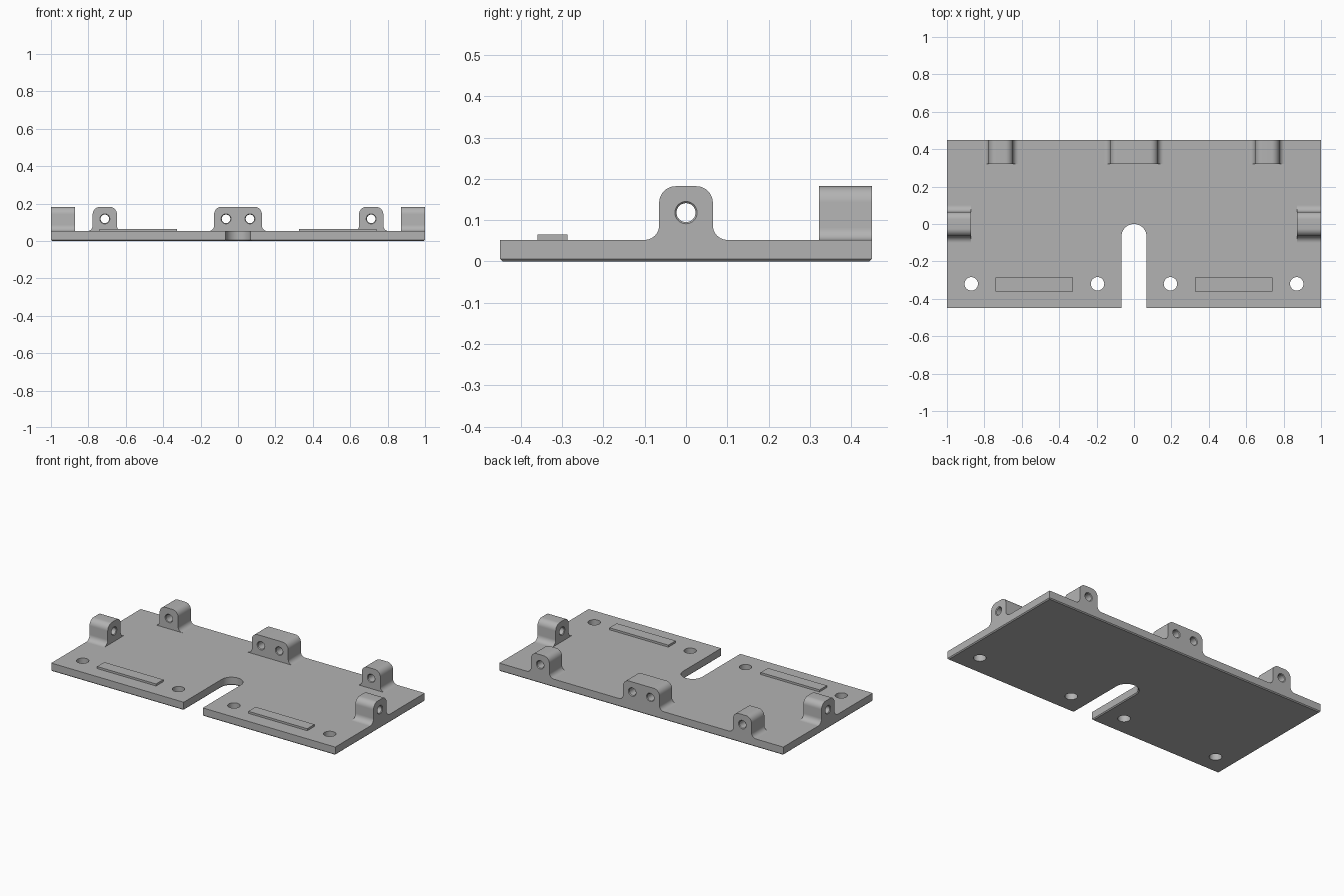
import bpy, bmesh, math
from mathutils import Matrix, Vector

if "Cube" in bpy.data.objects:
    bpy.data.objects.remove(bpy.data.objects["Cube"], do_unlink=True)

grey = bpy.data.materials.new("plain grey")
grey.use_nodes = True
colour = (0.45, 0.45, 0.45, 1)
grey.diffuse_color = colour
grey.node_tree.nodes["Principled BSDF"].inputs["Base Color"].default_value = colour

PLATE_TOP = 0.052
LUG_TOP = 0.182
LUG_DEPTH = 0.128
PIN_Z = 0.118
BACK = 0.45


def arc(cx, cy, r, start, end, steps=10):
    """Points along a circular arc, angles in degrees."""
    angles = [math.radians(start + (end - start) * i / steps) for i in range(steps + 1)]
    return [(cx + r * math.cos(a), cy + r * math.sin(a)) for a in angles]


def prism(name, outline, depth, matrix=Matrix(), chamfer=0):
    """Extrude a flat outline along its local z, optionally chamfering the lower rim."""
    bm = bmesh.new()
    base = bm.faces.new([bm.verts.new((x, y, 0)) for x, y in outline])
    extruded = bmesh.ops.extrude_face_region(bm, geom=[base], use_keep_orig=True)
    top = [v for v in extruded["geom"] if isinstance(v, bmesh.types.BMVert)]
    bmesh.ops.translate(bm, verts=top, vec=(0, 0, depth))
    if chamfer:
        rim = [e for e in bm.edges if all(abs(v.co.z) < 1e-6 for v in e.verts)]
        bmesh.ops.bevel(bm, geom=rim, offset=chamfer, segments=1, affect='EDGES')
    bm.transform(matrix)
    bmesh.ops.recalc_face_normals(bm, faces=bm.faces)
    mesh = bpy.data.meshes.new(name)
    bm.to_mesh(mesh)
    bm.free()
    obj = bpy.data.objects.new(name, mesh)
    bpy.context.collection.objects.link(obj)
    mesh.materials.append(grey)
    return obj


def drill(obj, centre, direction, length, radius, sink=0):
    """Cut a round hole through the object, widened at both mouths by sink."""
    half = length / 2
    rings = [(-half - 0.02, radius + sink), (-half, radius + sink), (-half + sink, radius),
             (half - sink, radius), (half, radius + sink), (half + 0.02, radius + sink)]
    if not sink:
        rings = [rings[0], rings[-1]]
    bm = bmesh.new()
    loops = [[bm.verts.new((x, y, z)) for x, y in arc(0, 0, r, 0, 360, 32)[:-1]]
             for z, r in rings]
    for a, b in zip(loops, loops[1:]):
        for i in range(len(a)):
            j = (i + 1) % len(a)
            bm.faces.new((a[i], a[j], b[j], b[i]))
    bm.faces.new(loops[0])
    bm.faces.new(loops[-1])
    turn = Vector((0, 0, 1)).rotation_difference(Vector(direction)).to_matrix().to_4x4()
    bm.transform(Matrix.Translation(centre) @ turn)
    bmesh.ops.recalc_face_normals(bm, faces=bm.faces)
    mesh = bpy.data.meshes.new("hole_cutter")
    bm.to_mesh(mesh)
    bm.free()
    mesh.materials.append(grey)
    cutter = bpy.data.objects.new("hole_cutter", mesh)
    cutter.hide_render = True
    bpy.context.collection.objects.link(cutter)
    mod = obj.modifiers.new("hole", 'BOOLEAN')
    mod.operation, mod.solver, mod.object = 'DIFFERENCE', 'EXACT', cutter
    bpy.context.view_layer.objects.active = obj
    bpy.ops.object.modifier_apply(modifier=mod.name)
    bpy.data.objects.remove(cutter, do_unlink=True)


def finish(obj):
    bpy.ops.object.select_all(action='DESELECT')
    obj.select_set(True)
    bpy.context.view_layer.objects.active = obj
    bpy.ops.object.shade_smooth_by_angle(angle=math.radians(30))


def lug(name, half, flare, place, pins):
    """Rounded hinge lug flaring into the plate; profile in local x/y, depth in local z."""
    r = 0.04
    right = (arc(half + flare, PLATE_TOP + flare, flare, 270, 180)
             + arc(half - r, LUG_TOP - r, r, 0, 90))
    left = [(-x, y) for x, y in reversed(right)]
    obj = prism(name, right + left, LUG_DEPTH, place)
    axis = place.to_3x3() @ Vector((0, 0, 1))
    for x in pins:
        drill(obj, place @ Vector((x, PIN_Z, LUG_DEPTH / 2)), axis, LUG_DEPTH, 0.023, 0.004)
    finish(obj)


# Base plate with a round-ended slot in the front edge
slot = 0.067
outline = [(-1, -BACK), (-slot, -BACK)] + arc(0, -slot, slot, 180, 0, 24)
outline += [(slot, -BACK), (1, -BACK), (1, BACK), (-1, BACK)]
plate = prism("base_plate", outline, PLATE_TOP, chamfer=0.006)
for x in (-0.87, -0.195, 0.195, 0.87):
    drill(plate, (x, -0.32, PLATE_TOP / 2), (0, 0, 1), PLATE_TOP, 0.036)
finish(plate)

# Raised pads between the screw holes
for side, name in ((-1, "right_pad"), (1, "left_pad")):
    xs = (side * 0.325, side * 0.74)
    pad = [(xs[0], -0.36), (xs[1], -0.36), (xs[1], -0.287), (xs[0], -0.287)]
    prism(name, pad, 0.013, Matrix.Translation((0, 0, PLATE_TOP)))

# Hinge lugs along the back edge
upright = Matrix.Rotation(math.radians(90), 4, 'X')
for name, x, half, pins in (("back_right_lug", -0.712, 0.065, [0]),
                            ("back_middle_lug", 0, 0.128, [-0.064, 0.064]),
                            ("back_left_lug", 0.712, 0.065, [0])):
    lug(name, half, 0.03, Matrix.Translation((x, BACK, 0)) @ upright, pins)

# Hinge lugs on the two ends
for side, name in ((-1, "right_end_lug"), (1, "left_end_lug")):
    turn = Matrix.Rotation(math.radians(-90 * side), 4, 'Z')
    lug(name, 0.065, 0.035, turn @ Matrix.Translation((0, 1, 0)) @ upright, [0])
